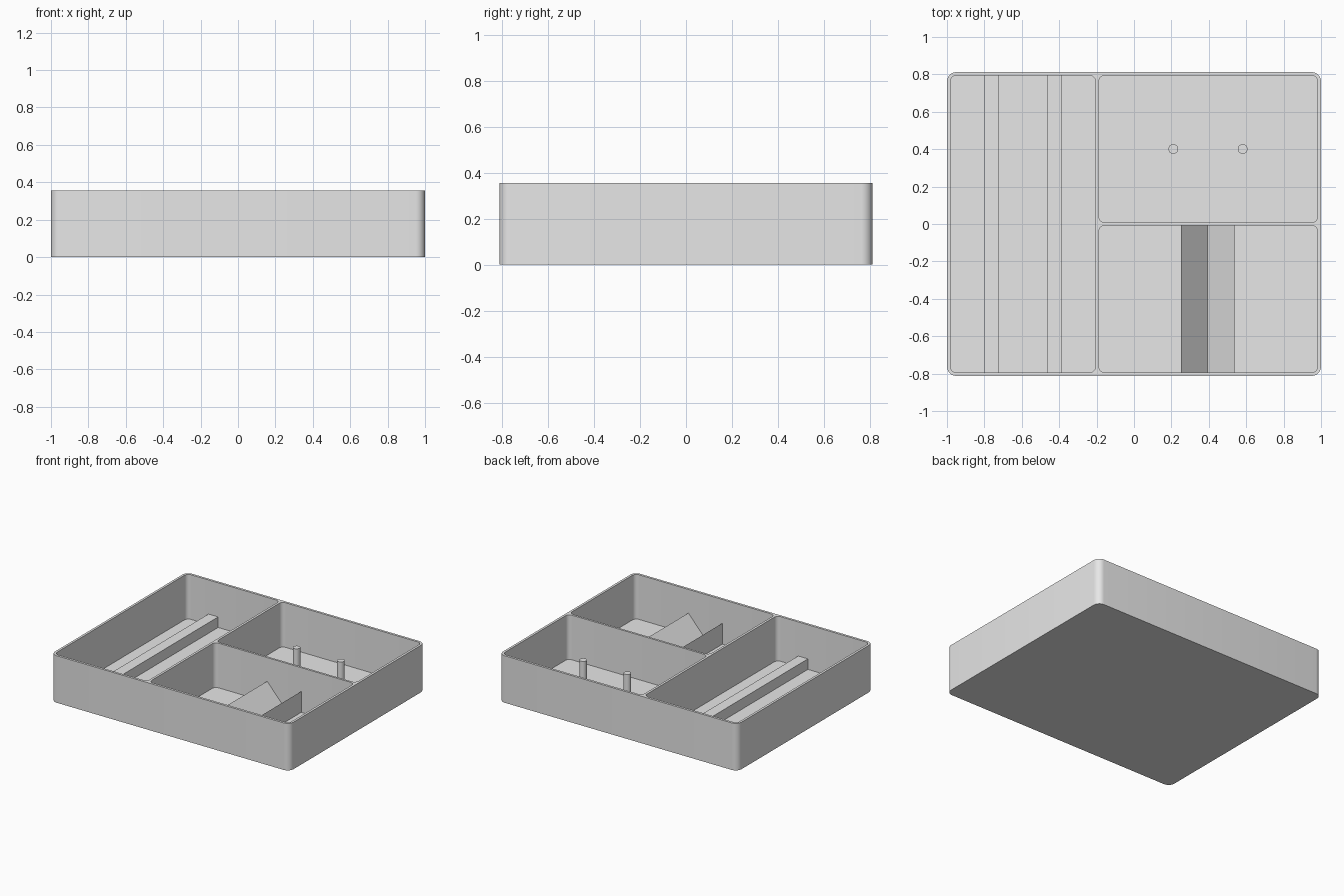
import bpy, bmesh
from math import sin, cos, pi, radians

cube = bpy.data.objects.get("Cube")
if cube:
    bpy.data.objects.remove(cube, do_unlink=True)

# Overall sizes
HALF_X, HALF_Y, HEIGHT = 1.0, 0.812, 0.356
FLOOR, WALL = 0.018, 0.018
IN_X, IN_Y = HALF_X - WALL, HALF_Y - WALL

grey = bpy.data.materials.new("plain grey")
grey.use_nodes = True
grey.diffuse_color = (0.8, 0.8, 0.8, 1)
grey.node_tree.nodes["Principled BSDF"].inputs["Base Color"].default_value = (0.8, 0.8, 0.8, 1)


def prism(name, outline, direction):
    """Extrude a closed outline of 3D points along a direction."""
    bm = bmesh.new()
    face = bm.faces.new([bm.verts.new(p) for p in outline])
    moved = bmesh.ops.extrude_face_region(bm, geom=[face])["geom"]
    bmesh.ops.translate(bm, vec=direction, verts=[v for v in moved if isinstance(v, bmesh.types.BMVert)])
    bmesh.ops.recalc_face_normals(bm, faces=bm.faces)
    mesh = bpy.data.meshes.new(name)
    bm.to_mesh(mesh)
    bm.free()
    mesh.materials.append(grey)
    obj = bpy.data.objects.new(name, mesh)
    bpy.context.collection.objects.link(obj)
    return obj


def rounded_block(name, x0, x1, y0, y1, z0, z1, radius, steps=8):
    """Upright block with rounded vertical corners."""
    centres = [(x1 - radius, y1 - radius), (x0 + radius, y1 - radius),
               (x0 + radius, y0 + radius), (x1 - radius, y0 + radius)]
    outline = []
    for quarter, (cx, cy) in enumerate(centres):
        for i in range(steps + 1):
            a = (quarter + i / steps) * pi / 2
            outline.append((cx + radius * cos(a), cy + radius * sin(a), z0))
    return prism(name, outline, (0, 0, z1 - z0))


def smooth(obj):
    bpy.ops.object.select_all(action='DESELECT')
    obj.select_set(True)
    bpy.context.view_layer.objects.active = obj
    bpy.ops.object.shade_smooth_by_angle(angle=radians(30))


# Tray body with three pockets cut out of it
tray = rounded_block("tray", -HALF_X, HALF_X, -HALF_Y, HALF_Y, 0, HEIGHT, 0.05)
pockets = [(-IN_X, -0.206, -IN_Y, IN_Y),
           (-0.188, IN_X, 0.008, IN_Y),
           (-0.188, IN_X, -IN_Y, -0.008)]
cutters = []
for x0, x1, y0, y1 in pockets:
    cutter = rounded_block("pocket_cutter", x0, x1, y0, y1, FLOOR, HEIGHT + 0.1, 0.032)
    cutter.hide_render = True
    cutters.append(cutter)
    cut = tray.modifiers.new("pocket", 'BOOLEAN')
    cut.operation, cut.solver, cut.object = 'DIFFERENCE', 'EXACT', cutter
bpy.context.view_layer.update()
carved = bpy.data.meshes.new_from_object(tray.evaluated_get(bpy.context.evaluated_depsgraph_get()))
tray.modifiers.clear()
tray.data = carved
for cutter in cutters:
    bpy.data.objects.remove(cutter, do_unlink=True)
smooth(tray)

# Parts reach slightly into the floor and walls
BASE = FLOOR - 0.004
END = IN_Y + 0.004


def lengthwise(name, profile, y0, y1):
    """Run an x-z profile along y."""
    return prism(name, [(x, y0, z) for x, z in profile], (0, y1 - y0, 0))


# Two support bars in the long pocket
for name, x in (("outer_bar", -0.803), ("inner_bar", -0.466)):
    lengthwise(name, [(x, BASE), (x + 0.081, BASE), (x + 0.081, 0.098), (x, 0.098)], -END, END)

# V-shaped cradle made of two facing wedges
MID, PEAK = 0.393, 0.177
for name, side in (("cradle_wedge_right", -1), ("cradle_wedge_left", 1)):
    edge = MID + side * 0.143
    lengthwise(name, [(edge, BASE), (MID, BASE), (MID, FLOOR), (edge, PEAK)], -END, -0.004)

# Two round pegs in the back pocket
for name, x in (("peg_right", 0.21), ("peg_left", 0.581)):
    ring = [(x + 0.026 * cos(i * pi / 16), 0.401 + 0.026 * sin(i * pi / 16), BASE) for i in range(32)]
    smooth(prism(name, ring, (0, 0, 0.267 - BASE)))
